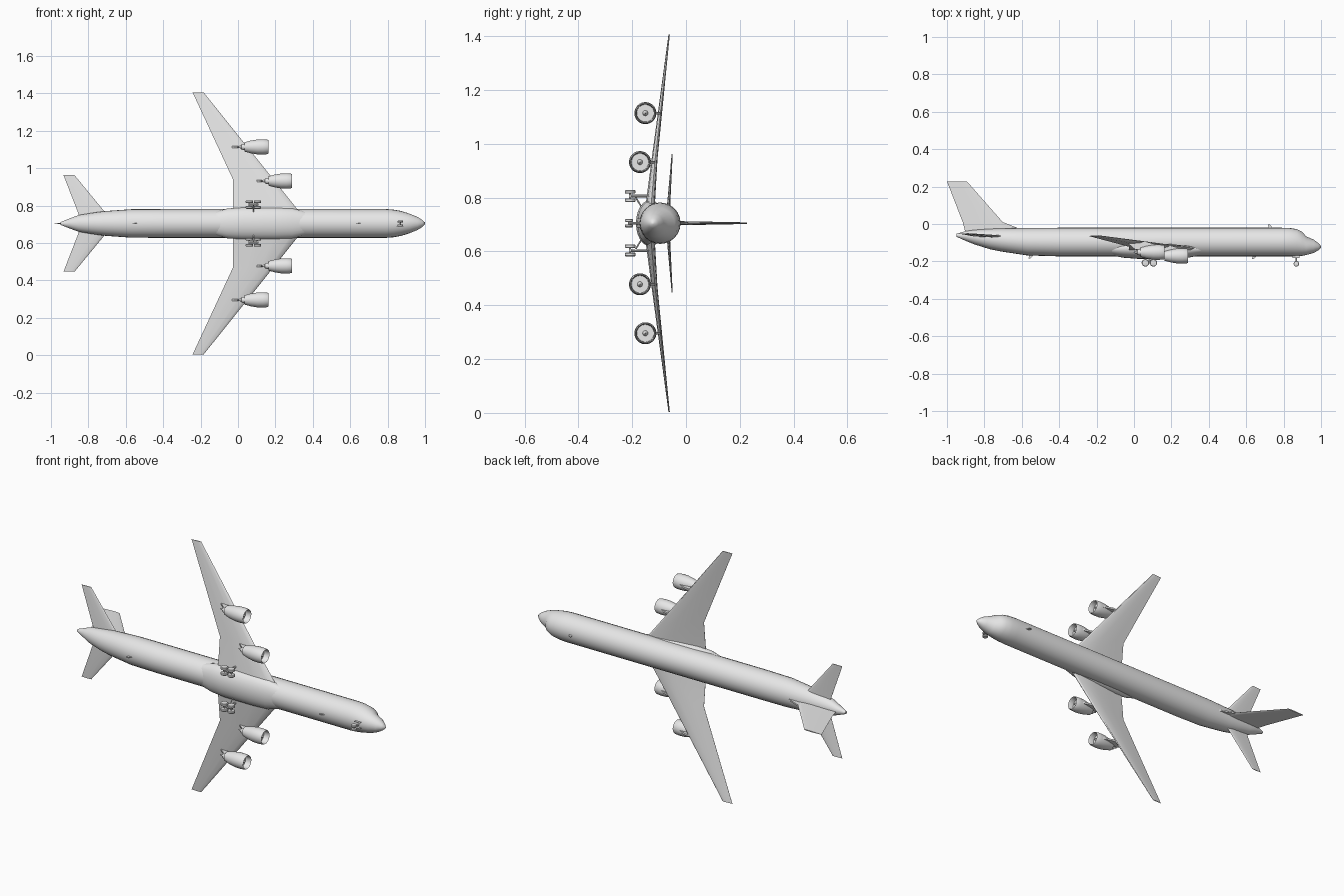
import bpy, bmesh, math
from mathutils import Vector

if "Cube" in bpy.data.objects:
    bpy.data.objects.remove(bpy.data.objects["Cube"], do_unlink=True)

ZC = 0.705  # lateral centre line of the aircraft

grey = bpy.data.materials.new("light grey")
grey.use_nodes = True
grey.diffuse_color = (0.8, 0.8, 0.8, 1)
grey.node_tree.nodes["Principled BSDF"].inputs["Base Color"].default_value = (0.8, 0.8, 0.8, 1)


def loft(name, rings, angle=35):
    """Skin a list of equal-length point rings and cap both ends."""
    bm = bmesh.new()
    vs = [[bm.verts.new(p) for p in ring] for ring in rings]
    n = len(rings[0])
    for a, b in zip(vs, vs[1:]):
        for i in range(n):
            j = (i + 1) % n
            bm.faces.new((a[i], a[j], b[j], b[i]))
    bm.faces.new(vs[0])
    bm.faces.new(vs[-1])
    bmesh.ops.recalc_face_normals(bm, faces=bm.faces)
    mesh = bpy.data.meshes.new(name)
    bm.to_mesh(mesh)
    bm.free()
    mesh.materials.append(grey)
    ob = bpy.data.objects.new(name, mesh)
    bpy.context.collection.objects.link(ob)
    bpy.ops.object.select_all(action='DESELECT')
    ob.select_set(True)
    bpy.context.view_layer.objects.active = ob
    bpy.ops.object.shade_smooth_by_angle(angle=math.radians(angle))
    return ob


def oval(x, top, bottom, half_width, n=24):
    cy, ry = (top + bottom) / 2, (top - bottom) / 2
    return [(x, cy + ry * math.cos(t), ZC + half_width * math.sin(t))
            for t in (2 * math.pi * i / n for i in range(n))]


def lathe(name, profile, origin, axis, n=24):
    """Turn (distance, radius) pairs about an axis through origin."""
    axis = Vector(axis).normalized()
    u = axis.orthogonal().normalized()
    v = axis.cross(u)
    origin = Vector(origin)
    rings = [[origin + axis * d + (u * math.cos(t) + v * math.sin(t)) * r
              for t in (2 * math.pi * i / n for i in range(n))] for d, r in profile]
    return loft(name, rings)


def rod(name, a, b, r, n=8):
    d = Vector(b) - Vector(a)
    return lathe(name, [(0, r), (d.length, r)], a, d, n)


def plate(name, outline, z, thickness):
    """Extrude an x-y outline sideways."""
    return loft(name, [[(x, y, z + s * thickness / 2) for x, y in outline] for s in (-1, 1)], 20)


# Aerofoil: chord fraction from leading edge, thickness fraction
FOIL = [(0, 0), (.03, .24), (.12, .42), (.35, .5), (.7, .26), (1, .02),
        (1, -.02), (.7, -.26), (.35, -.5), (.12, -.42), (.03, -.24)]


def surface(name, stations, place):
    """Loft aerofoil stations (span, lead x, trail x, lead height, trail height, thickness)."""
    return loft(name, [[place(lx + (tx - lx) * c, lh + (th - lh) * c + t * k, s) for c, k in FOIL]
                       for s, lx, tx, lh, th, t in stations], 30)


# Fuselage: x, top, bottom, half width
HULL = [(-.95, -.052, -.068, .007), (-.90, -.038, -.090, .027), (-.85, -.031, -.110, .045),
        (-.77, -.025, -.135, .058), (-.71, -.023, -.147, .066), (-.57, -.021, -.168, .076),
        (-.40, -.020, -.173, .077), (.79, -.020, -.173, .077), (.83, -.021, -.173, .074),
        (.87, -.027, -.172, .067), (.90, -.042, -.170, .058), (.92, -.066, -.166, .051),
        (.96, -.083, -.155, .035), (.985, -.102, -.141, .019), (1.0, -.118, -.128, .005)]
loft("fuselage", [oval(*h) for h in HULL], 50)

# Belly fairing around the wing root
FAIRING = [(-.13, -.10, -.165, .060), (-.06, -.085, -.180, .079), (.02, -.080, -.186, .086),
           (.20, -.080, -.186, .086), (.29, -.090, -.180, .081), (.37, -.10, -.165, .060)]
loft("belly_fairing", [oval(*f) for f in FAIRING], 50)

# Fin with its forward fillet
surface("fin", [(-.05, -.665, -.90, 0, 0, .016), (.008, -.70, -.915, 0, 0, .014),
                (.2275, -.893, -1.0, 0, 0, .006)],
        lambda x, h, s: (x, s, ZC + h))
plate("fin_fillet", [(-.62, -.022), (-.695, .008), (-.78, .008), (-.78, -.03)], ZC, .008)

WING = [(.03, .354, -.027, -.134, -.143, .036), (.075, .318, -.027, -.129, -.138, .034),
        (.236, .189, -.027, -.115, -.121, .022), (.701, -.184, -.243, -.062, -.064, .005)]
TAIL = [(.0, -.665, -.835, -.066, -.068, .014), (.065, -.715, -.858, -.064, -.066, .012),
        (.258, -.874, -.933, -.051, -.052, .004)]

# Nacelle profile from the spinner, round the intake lip, to the exhaust cone
NACELLE = [(-.012, .0005), (-.020, .006), (-.032, .010), (-.032, .032), (-.006, .033),
           (0, .036), (-.006, .039), (-.03, .041), (-.06, .040), (-.095, .034), (-.128, .025),
           (-.124, .018), (-.145, .014), (-.147, .009), (-.166, .002)]
PYLON = [(-.03, -.114), (-.10, -.094), (-.20, -.100), (-.185, -.112), (-.155, -.138), (-.10, -.130)]
WHEEL = [(-.007, .009), (-.006, .012), (-.007, .017), (-.004, .020),
         (.004, .020), (.007, .017), (.006, .012), (.007, .009)]


def wheel(name, x, y, z, scale=1.0):
    lathe(name, [(d * scale, r * scale) for d, r in WHEEL], (x, y, z), (0, 0, 1), 20)


for side, s in (("left", -1), ("right", 1)):
    place = lambda x, h, d: (x, h, ZC + s * d)
    surface(side + "_wing", WING, place)
    surface(side + "_tailplane", TAIL, place)

    # Engines and pylons: front x, centre y, distance from centre line
    for pos, fx, cy, d in (("inner", .290, -.171, .227), ("outer", .163, -.151, .409)):
        z = ZC + s * d
        lathe(f"{side}_{pos}_engine", NACELLE, (fx, cy, z), (1, 0, 0), 28)
        plate(f"{side}_{pos}_pylon", [(fx + x, cy + .151 + y) for x, y in PYLON], z, .010)

    # Four-wheel main gear
    g = ZC + s * .101
    for x in (.061, .104):
        for w in (-1, 1):
            wheel(f"{side}_main_wheel", x, -.2075, g + w * .0155)
        rod(f"{side}_main_axle", (x, -.2075, g - .016), (x, -.2075, g + .016), .004)
    rod(f"{side}_bogie_beam", (.055, -.2075, g), (.110, -.2075, g), .005)
    rod(f"{side}_main_strut", (.0825, -.2075, g), (.0825, -.130, g), .006)
    rod(f"{side}_gear_brace", (.0825, -.190, g), (.0825, -.165, ZC + s * .06), .003)

    # Nose gear wheel and door
    wheel(f"{side}_nose_wheel", .868, -.2125, ZC + s * .010, .75)
    plate(f"{side}_nose_gear_door", [(.848, -.165), (.848, -.183), (.884, -.183), (.884, -.165)],
          ZC + s * .016, .002)

rod("nose_axle", (.868, -.2125, ZC - .012), (.868, -.2125, ZC + .012), .003)
rod("nose_strut", (.868, -.2125, ZC), (.868, -.16, ZC), .004)

# Blade aerials below and above the fuselage
for name, x, y, h in (("rear_belly_aerial", -.55, -.165, -.020), ("front_belly_aerial", .645, -.170, -.016),
                      ("top_aerial", .730, -.024, .022)):
    plate(name, [(x - .010, y), (x + .014, y), (x - .004, y + h), (x - .014, y + h)], ZC, .003)
